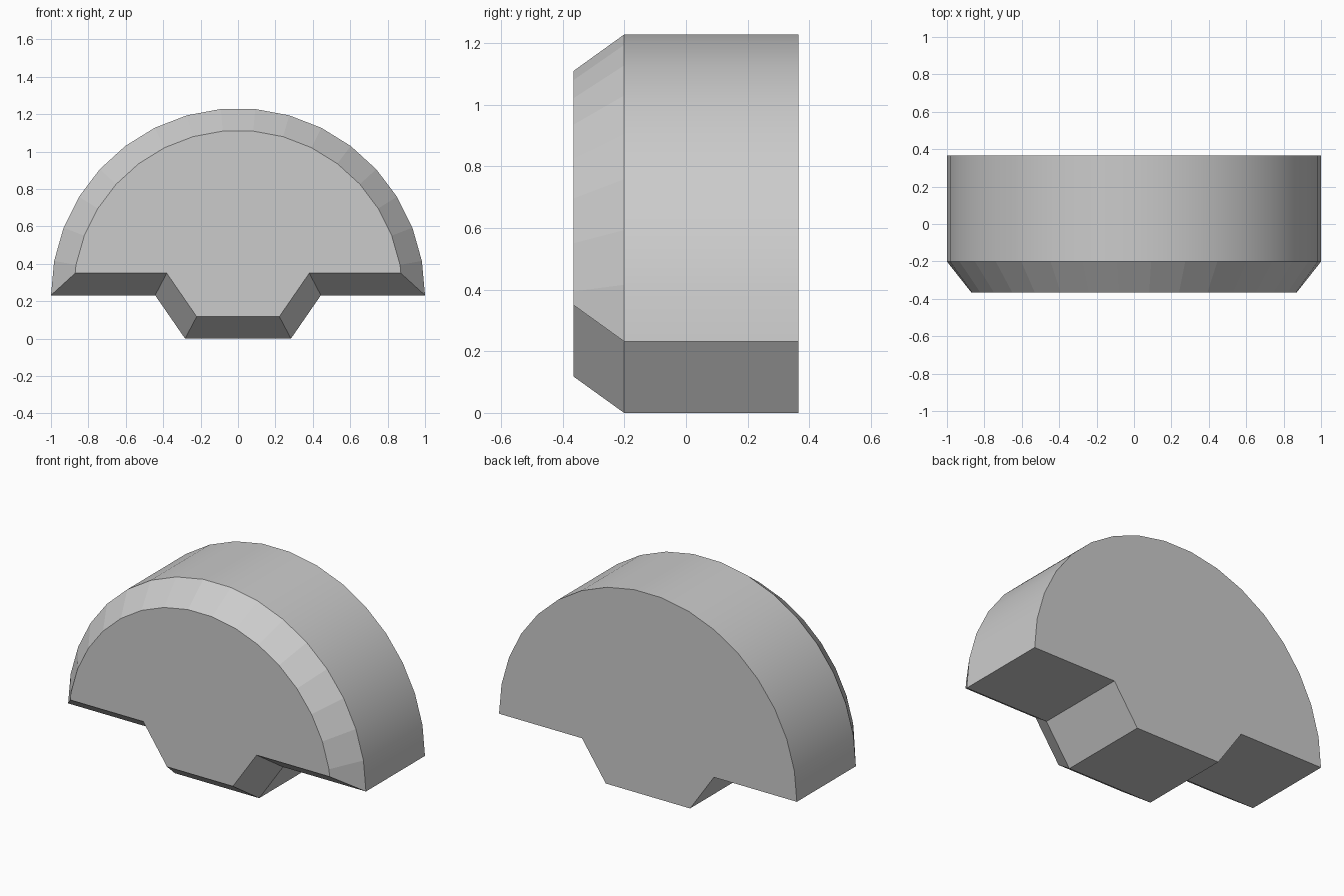
import bpy, bmesh, math
from mathutils import Vector

if "Cube" in bpy.data.objects:
    bpy.data.objects.remove(bpy.data.objects["Cube"])

BASE, INSET, SEGS = 0.232, 0.118, 17
Y_FRONT, Y_BEVEL, Y_BACK = -0.365, -0.201, 0.365

# Outline in (x, z): half-round dome, then the stepped foot
outline = [Vector((math.cos(math.pi * i / SEGS), BASE + math.sin(math.pi * i / SEGS)))
           for i in range(SEGS + 1)]
outline += [Vector(p) for p in ((-0.443, BASE), (-0.283, 0), (0.283, 0), (0.443, BASE))]


def inset(points, dist):
    """Mitred inward offset of a counter-clockwise outline."""
    result = []
    for i, p in enumerate(points):
        a = (p - points[i - 1]).normalized()
        b = (points[(i + 1) % len(points)] - p).normalized()
        na, nb = Vector((-a.y, a.x)), Vector((-b.y, b.x))
        result.append(p + (na + nb) * dist / (1 + na.dot(nb)))
    return result


# Rings from front to back: bevelled face, full outline, back face
bm = bmesh.new()
rings = [[bm.verts.new((p.x, y, p.y)) for p in pts] for pts, y in
         ((inset(outline, INSET), Y_FRONT), (outline, Y_BEVEL), (outline, Y_BACK))]
n = len(outline)
bm.faces.new(rings[0])
bm.faces.new(reversed(rings[2]))
for k in range(2):
    for i in range(n):
        j = (i + 1) % n
        face = bm.faces.new((rings[k][i], rings[k + 1][i], rings[k + 1][j], rings[k][j]))
        # Only the curved outer wall is smooth; the bevel stays faceted
        face.smooth = k == 1 and i < SEGS
bmesh.ops.recalc_face_normals(bm, faces=bm.faces)
for e in bm.edges:
    e.smooth = all(f.smooth for f in e.link_faces)

mesh = bpy.data.meshes.new("domed_block")
bm.to_mesh(mesh)
bm.free()
bpy.context.collection.objects.link(bpy.data.objects.new("domed_block", mesh))
